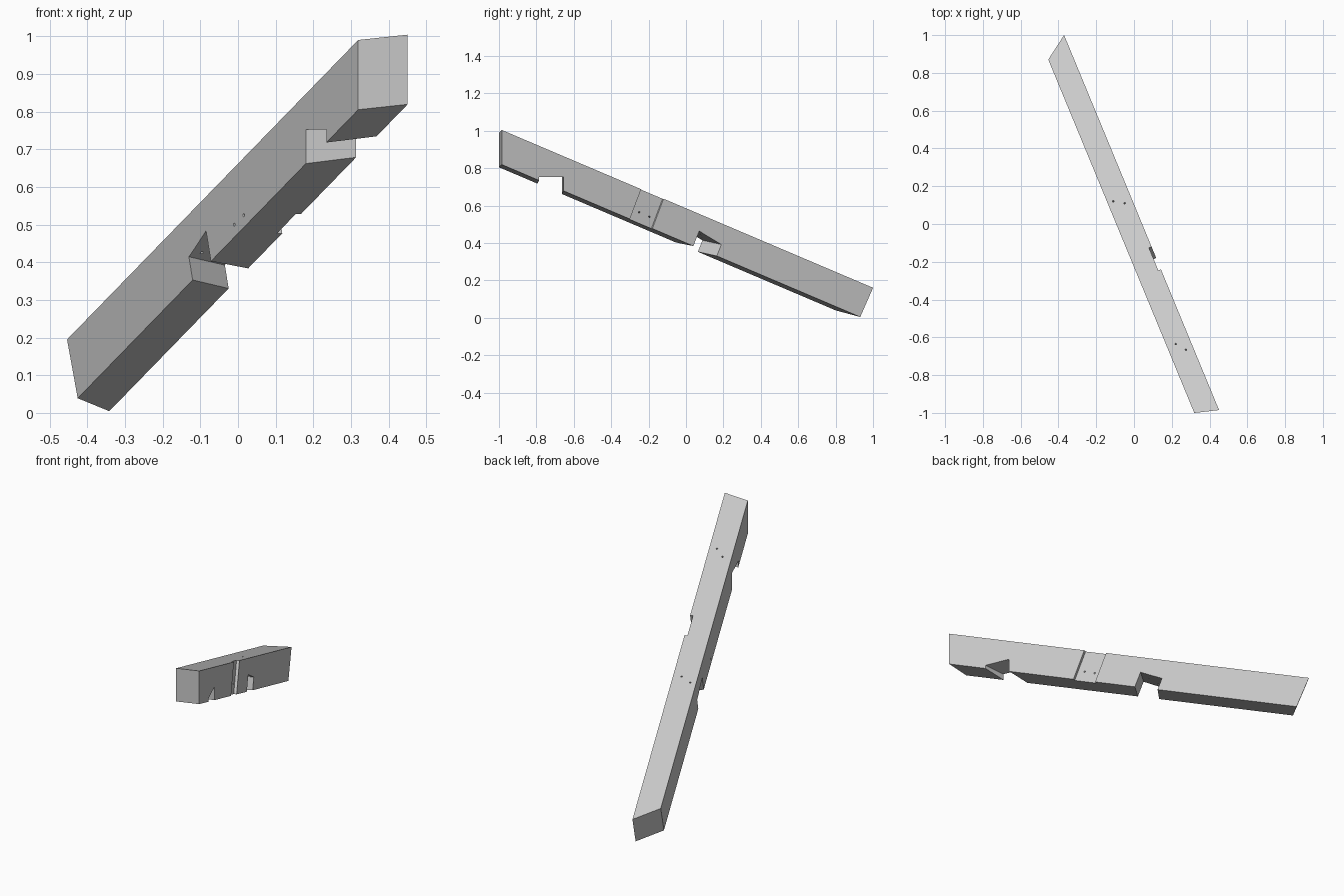
import bpy, bmesh, math
from mathutils import Matrix, Vector

# Remove the default cube
cube = bpy.data.objects.get("Cube")
if cube:
    bpy.data.objects.remove(cube)

# Beam frame: s runs up the slope in plan, t across the beam, z up
PITCH = 0.3928          # rise per unit of plan length
DEPTH = 0.185           # plumb depth
T_MIN, T_MAX = -0.087, 0.04
TO_WORLD = Matrix.Rotation(math.atan2(-0.924, 0.3818), 4, "Z")


def underside(s):
    return 0.394 + PITCH * s


def finish(bm, name):
    bm.transform(TO_WORLD)
    bmesh.ops.recalc_face_normals(bm, faces=bm.faces)
    mesh = bpy.data.meshes.new(name)
    bm.to_mesh(mesh)
    bm.free()
    obj = bpy.data.objects.new(name, mesh)
    bpy.context.collection.objects.link(obj)
    return obj


def prism(name, profile, t0, t1, level=False):
    """Profile of (s, height above underside, skew) swept across the beam.
    With level=True the second value is an absolute height."""
    bm = bmesh.new()
    rings = []
    for t in (t0, t1):
        ring = []
        for s, h, skew in profile:
            along = s + skew * t
            z = h if level else underside(along) + h
            ring.append(bm.verts.new((along, t, z)))
        rings.append(ring)
    a, b = rings
    bm.faces.new(a)
    bm.faces.new(b[::-1])
    for i in range(len(a)):
        j = (i + 1) % len(a)
        bm.faces.new((a[i], b[i], b[j], a[j]))
    return finish(bm, name)


def drill(name, start, end, radius=0.0045):
    start, end = Vector(start), Vector(end)
    axis = end - start
    bm = bmesh.new()
    turn = axis.to_track_quat("Z", "Y").to_matrix().to_4x4()
    bmesh.ops.create_cone(bm, cap_ends=True, segments=12, radius1=radius,
                          radius2=radius, depth=axis.length,
                          matrix=Matrix.Translation((start + end) / 2) @ turn)
    return finish(bm, name)


# Sloping beam: square-cut skewed foot, plumb-cut head
beam = prism("rafter_beam", [(-1.038, DEPTH, -0.69), (-0.964, 0, -0.69),
                             (1.071, 0, 0.283), (1.071, DEPTH, 0.283)],
             T_MIN, T_MAX)

cutters = []

# Level seat notch near the head
cutters.append(prism("seat_notch", [(0.711, 0.5, 0.33), (0.711, 0.753, 0.33),
                                    (0.853, 0.753, 0.33), (0.853, 0.5, 0.33)],
                     -0.2, 0.2, level=True))

# Skewed notch in the underside near the middle
cutters.append(prism("skew_notch", [(-0.133, -0.03, -0.45), (-0.17, 0.072, -0.45),
                                    (-0.045, 0.094, -0.38), (0.0, -0.03, -0.38)],
                     -0.2, 0.2))

# Shallow housing across the side face
cutters.append(prism("side_housing", [(0.269, 0.205, 0), (0.348, -0.02, 0),
                                      (0.218, -0.02, 0), (0.139, 0.205, 0)],
                     0.025, 0.1))

# Peg holes square to the top face, running down into the notches
down = Vector((PITCH, 0, -1)).normalized()
for s, t in ((-0.153, -0.056), (-0.121, -0.004), (0.671, -0.039), (0.7195, 0.0)):
    top = Vector((s, t, underside(s) + DEPTH))
    cutters.append(drill("top_peg_hole", top - down * 0.02, top + down * 0.115))

# Slanted peg holes from the housing through to the far side
for near, far in (((0.2815, 0.025, 0.565), (0.25, T_MIN, 0.525)),
                  ((0.222, 0.025, 0.54), (0.184, T_MIN, 0.50))):
    reach = (Vector(far) - Vector(near)) * 0.1
    cutters.append(drill("side_peg_hole", Vector(near) - reach, Vector(far) + reach))

# Cut everything out of the beam
bpy.context.view_layer.objects.active = beam
for cutter in cutters:
    cutter.hide_render = True
    mod = beam.modifiers.new("cut", "BOOLEAN")
    mod.operation = "DIFFERENCE"
    mod.solver = "EXACT"
    mod.object = cutter
    bpy.ops.object.modifier_apply(modifier=mod.name)
    bpy.data.objects.remove(cutter)

# Plain grey finish
grey = bpy.data.materials.new("light grey")
grey.use_nodes = True
colour = (0.6, 0.6, 0.6, 1)
grey.diffuse_color = colour
grey.node_tree.nodes["Principled BSDF"].inputs["Base Color"].default_value = colour
beam.data.materials.clear()
beam.data.materials.append(grey)
for face in beam.data.polygons:
    face.material_index = 0
    face.use_smooth = False
